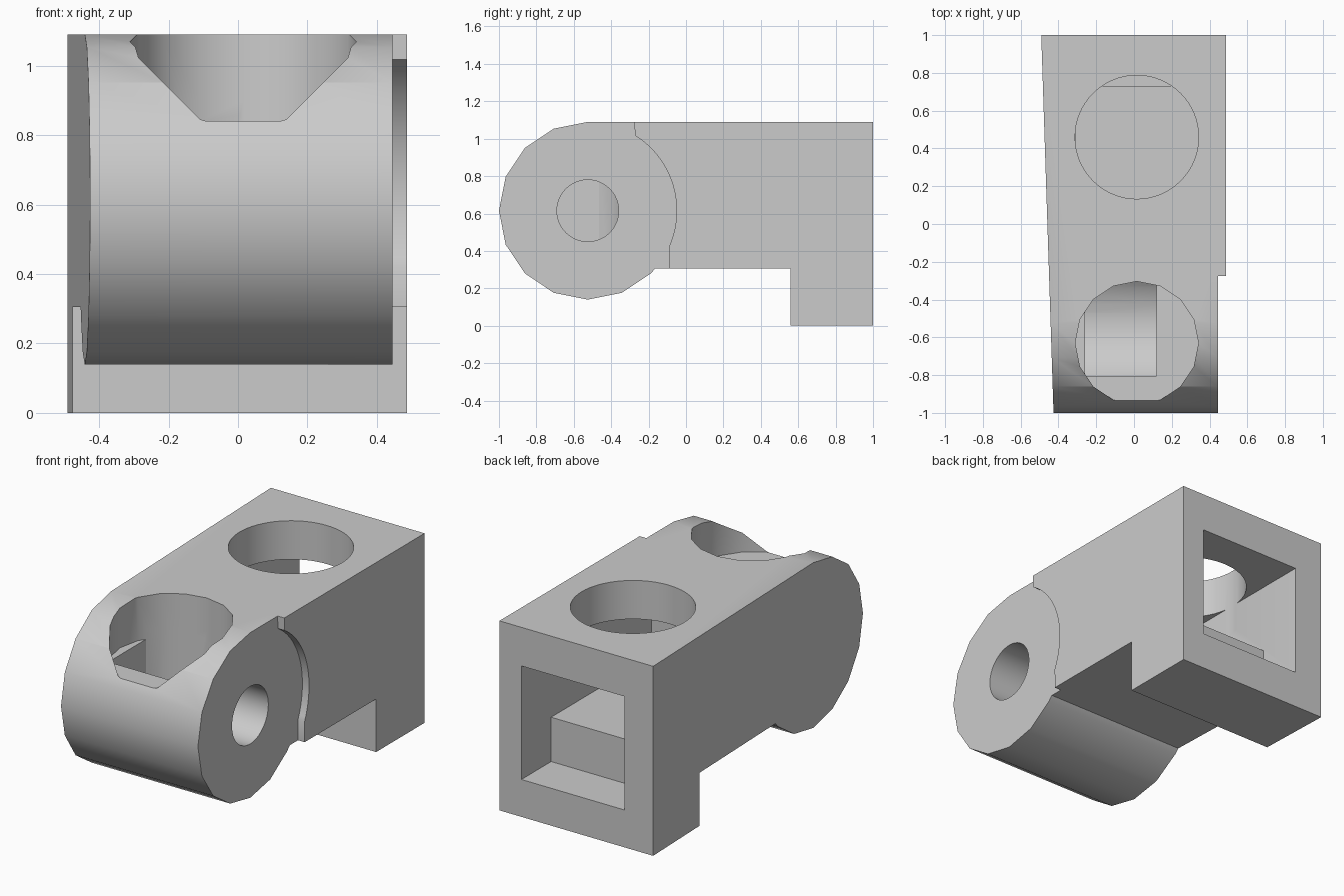
import bpy, bmesh, math

cube = bpy.data.objects.get("Cube")
if cube:
    bpy.data.objects.remove(cube, do_unlink=True)

grey = bpy.data.materials.new("matte_grey")
grey.use_nodes = True
colour = (0.6, 0.6, 0.6, 1)
grey.diffuse_color = colour
grey.node_tree.nodes["Principled BSDF"].inputs["Base Color"].default_value = colour

PIN_Y, PIN_Z, BARREL_R = -0.525, 0.615, 0.475   # barrel axis runs along x
MID_X = 0.015                                   # shared centre of the openings


def loft(name, bottom, top):
    """Closed solid between two matching point rings."""
    bm = bmesh.new()
    a = [bm.verts.new(p) for p in bottom]
    b = [bm.verts.new(p) for p in top]
    bm.faces.new(a)
    bm.faces.new(b)
    for i in range(len(a)):
        j = (i + 1) % len(a)
        bm.faces.new((a[i], a[j], b[j], b[i]))
    bmesh.ops.recalc_face_normals(bm, faces=bm.faces)
    mesh = bpy.data.meshes.new(name)
    bm.to_mesh(mesh)
    bm.free()
    mesh.materials.append(grey)
    obj = bpy.data.objects.new(name, mesh)
    bpy.context.collection.objects.link(obj)
    return obj


def prism_x(name, profile, left, right):
    """Extrude a (y, z) profile along x; left is a function of y."""
    return loft(name, [(left(y), y, z) for y, z in profile],
                [(right, y, z) for y, z in profile])


def box(name, x0, x1, y0, y1, z0, z1):
    return prism_x(name, [(y0, z0), (y1, z0), (y1, z1), (y0, z1)], lambda y: x0, x1)


def arc(cy, cz, r, start, end, steps):
    angles = [math.radians(start + (end - start) * i / steps) for i in range(steps + 1)]
    return [(cy + r * math.cos(a), cz + r * math.sin(a)) for a in angles]


def shaft(name, y, r, z0, z1, sides):
    ring = arc(MID_X, y, r, 0, 360, sides)[:-1]
    return loft(name, [(p, q, z0) for p, q in ring], [(p, q, z1) for p, q in ring])


def combine(target, other, operation):
    mod = target.modifiers.new(operation.lower(), "BOOLEAN")
    mod.operation, mod.object, mod.solver = operation, other, "EXACT"
    bpy.context.view_layer.objects.active = target
    bpy.ops.object.modifier_apply(modifier=mod.name)
    bpy.data.objects.remove(other, do_unlink=True)


# Main body: rounded barrel in front, block and foot behind, left side tapered
barrel = arc(PIN_Y, PIN_Z, BARREL_R, 90, 315, 10)
profile = barrel + [(-0.165, 0.305), (0.56, 0.305), (0.56, 0), (1, 0), (1, 1.09)]
body = prism_x("hinge_body", profile, lambda y: -0.4585 - 0.0325 * y, 0.445)

# Raised right side of the block, scooped around the barrel
scoop = arc(PIN_Y, PIN_Z, BARREL_R, 58, -24, 24)
raised = [(-0.275, 1.09)] + scoop + [(-0.09, 0.305), (0.56, 0.305), (0.56, 0), (1, 0), (1, 1.09)]
combine(body, prism_x("raised_side", raised, lambda y: 0.4, 0.487), "UNION")

# Rear opening, deep upper cavity and round hole in the top
cavity = [(1.1, 0.215), (1.1, 0.868), (-0.18, 0.868), (-0.18, 0.47), (0.73, 0.47), (0.73, 0.215)]
combine(body, prism_x("rear_cavity", cavity, lambda y: -0.309, 0.347), "DIFFERENCE")
combine(body, shaft("top_hole", 0.46, 0.327, 0.7, 1.3, 64), "DIFFERENCE")

# Front well with a flat floor, and a bowl-bottomed pocket beneath it
combine(body, shaft("front_well", -0.63, 0.326, 0.84, 1.3, 16), "DIFFERENCE")
bowl = arc(PIN_Y, PIN_Z, 0.36, 141, 399, 32)
pocket = prism_x("pocket", bowl + [(-0.245, 0.9), (-0.805, 0.9)], lambda y: -0.26, 0.12)
combine(pocket, shaft("pocket_limit", -0.63, 0.326, 0, 0.9, 16), "INTERSECT")
combine(body, pocket, "DIFFERENCE")

# Pin hole from the right side into the pocket
pin = arc(PIN_Y, PIN_Z, 0.165, 0, 360, 48)[:-1]
combine(body, prism_x("pin_hole", pin, lambda y: 0.0, 0.6), "DIFFERENCE")

bpy.ops.object.select_all(action="DESELECT")
body.select_set(True)
bpy.context.view_layer.objects.active = body
bpy.ops.object.shade_smooth_by_angle(angle=math.radians(30))
